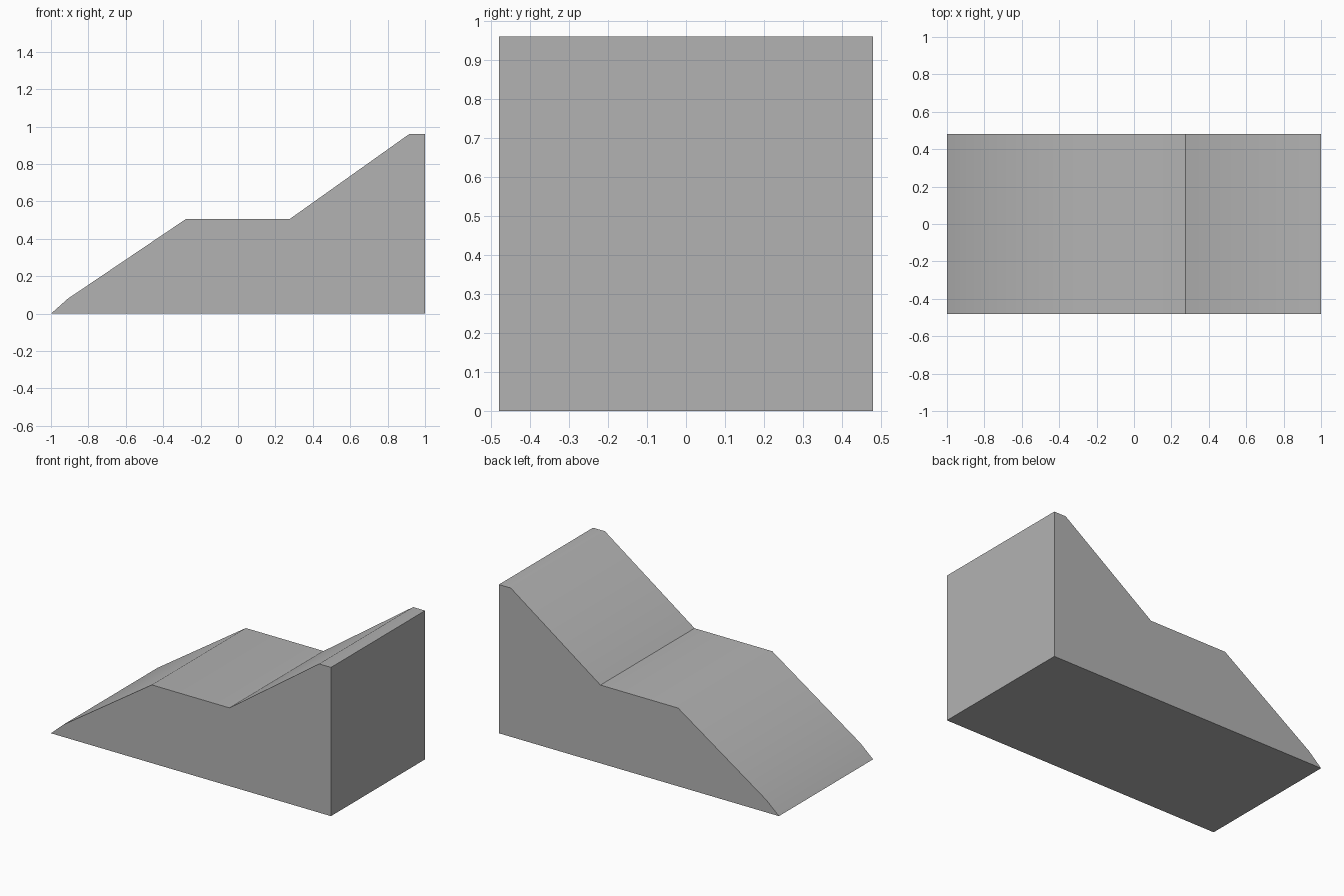
import bpy
import bmesh
from mathutils import Vector

cube = bpy.data.objects.get("Cube")
if cube:
    bpy.data.objects.remove(cube, do_unlink=True)

HALF_DEPTH = 0.48
CREASE_X = 0.275

# Plain grey material
grey = bpy.data.materials.new("plain_grey")
grey.use_nodes = True
colour = (0.45, 0.45, 0.45, 1)
grey.diffuse_color = colour
grey.node_tree.nodes["Principled BSDF"].inputs["Base Color"].default_value = colour

# Side profile: toe, lower slope, landing, upper slope, crest, back wall
profile = [(-1, 0), (1, 0), (1, 0.96), (0.915, 0.96), (CREASE_X, 0.505),
           (-0.28, 0.505), (-0.91, 0.08)]

# Extrude the profile across the depth
bm = bmesh.new()
side = bm.faces.new([bm.verts.new((x, -HALF_DEPTH, z)) for x, z in profile])
extruded = bmesh.ops.extrude_face_region(bm, geom=[side], use_keep_orig=True)
moved = [v for v in extruded["geom"] if isinstance(v, bmesh.types.BMVert)]
bmesh.ops.translate(bm, verts=moved, vec=Vector((0, 2 * HALF_DEPTH, 0)))
bmesh.ops.recalc_face_normals(bm, faces=bm.faces)


# The ramp surface blends smoothly except at the crease below the upper slope
def is_ramp(face):
    return face.normal.z > 0.1


for face in bm.faces:
    face.smooth = is_ramp(face)
for edge in bm.edges:
    at_crease = all(abs(v.co.x - CREASE_X) < 0.001 for v in edge.verts)
    edge.smooth = all(is_ramp(f) for f in edge.link_faces) and not at_crease

mesh = bpy.data.meshes.new("stepped_ramp")
bm.to_mesh(mesh)
bm.free()
mesh.materials.append(grey)
ramp = bpy.data.objects.new("stepped_ramp", mesh)
bpy.context.collection.objects.link(ramp)
